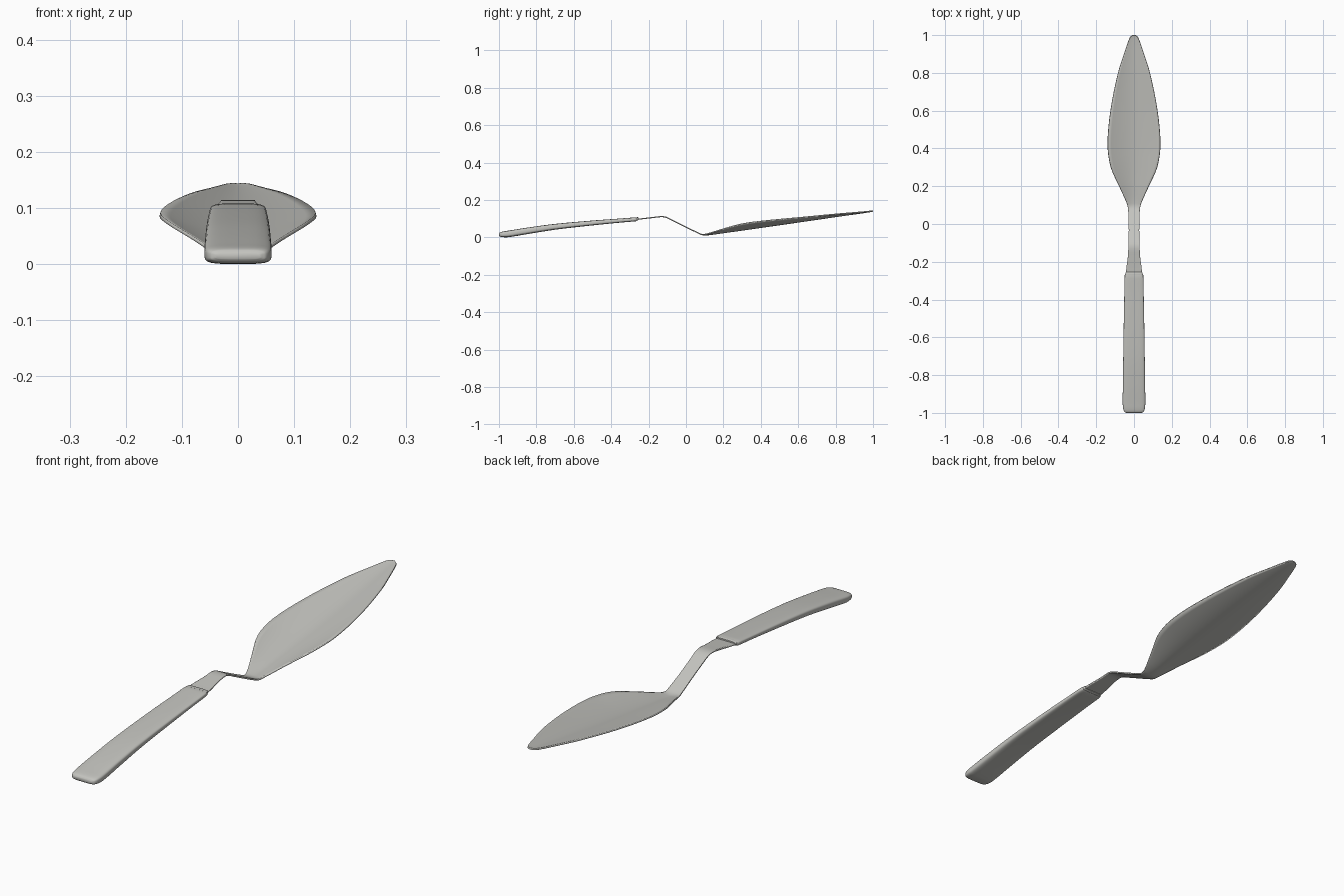
import bpy, bmesh, math

if "Cube" in bpy.data.objects:
    bpy.data.objects.remove(bpy.data.objects["Cube"])

steel = bpy.data.materials.new("warm_grey")
steel.diffuse_color = (0.55, 0.55, 0.52, 1)
steel.use_nodes = True
steel.node_tree.nodes["Principled BSDF"].inputs["Base Color"].default_value = steel.diffuse_color


def smooth_rows(keys, steps):
    """Catmull-Rom interpolation through rows of numbers."""
    rows = []
    for i in range(len(keys) - 1):
        b, c = keys[i], keys[i + 1]
        a, d = keys[max(i - 1, 0)], keys[min(i + 2, len(keys) - 1)]
        h = c[0] - b[0]
        for s in range(steps):
            t = s / steps
            row = [b[0] + h * t]
            for k in range(1, len(b)):
                m0 = (c[k] - a[k]) / (c[0] - a[0]) * h
                m1 = (d[k] - b[k]) / (d[0] - b[0]) * h
                row.append((2*t**3 - 3*t*t + 1) * b[k] + (t**3 - 2*t*t + t) * m0
                           + (3*t*t - 2*t**3) * c[k] + (t**3 - t*t) * m1)
            rows.append(row)
    rows.append(list(keys[-1]))
    return rows


def skin(name, rings, closed, angle):
    """Joins equal rows of points with quads."""
    bm = bmesh.new()
    vs = [[bm.verts.new(p) for p in r] for r in rings]
    n = len(vs[0])
    for a, b in zip(vs, vs[1:]):
        for i in range(n if closed else n - 1):
            j = (i + 1) % n
            bm.faces.new((a[i], a[j], b[j], b[i]))
    if closed:
        bm.faces.new(vs[0])
        bm.faces.new(vs[-1])
    bmesh.ops.recalc_face_normals(bm, faces=bm.faces)
    me = bpy.data.meshes.new(name)
    bm.to_mesh(me)
    bm.free()
    me.materials.append(steel)
    ob = bpy.data.objects.new(name, me)
    bpy.context.collection.objects.link(ob)
    bpy.ops.object.select_all(action='DESELECT')
    ob.select_set(True)
    bpy.context.view_layer.objects.active = ob
    bpy.ops.object.shade_smooth_by_angle(angle=math.radians(angle))
    return ob


# Shank and blade, one bent sheet: y, half width, centre height, edge height
sheet = [
    (-0.30, 0.042, 0.093, 0.093), (-0.24, 0.041, 0.099, 0.099),
    (-0.17, 0.032, 0.107, 0.107), (-0.13, 0.030, 0.111, 0.111),
    (-0.105, 0.029, 0.107, 0.107), (-0.07, 0.028, 0.090, 0.090),
    (0.00, 0.028, 0.055, 0.055), (0.06, 0.030, 0.026, 0.026),
    (0.085, 0.032, 0.015, 0.016), (0.11, 0.038, 0.013, 0.018),
    (0.20, 0.078, 0.025, 0.045), (0.30, 0.122, 0.039, 0.072),
    (0.42, 0.139, 0.056, 0.088), (0.60, 0.124, 0.082, 0.105),
    (0.80, 0.084, 0.111, 0.124), (0.92, 0.046, 0.128, 0.134),
    (0.975, 0.027, 0.136, 0.139), (0.992, 0.018, 0.139, 0.141),
    (1.0, 0.007, 0.141, 0.142),
]
COLS = 16
rings = []
for y, w, zc, ze in smooth_rows(sheet, 4):
    ring = []
    for i in range(COLS + 1):
        t = 2 * i / COLS - 1
        ring.append((w * t, y, zc + (ze - zc) * abs(t) ** 1.7))
    rings.append(ring)
blade = skin("blade_and_shank", rings, False, 40)
solid = blade.modifiers.new("thickness", 'SOLIDIFY')
solid.thickness = 0.006
solid.offset = 0


def rounded_rings(rows, n=32, power=4.0):
    """Rounded box cross-sections from y, half width, bottom, top."""
    out = []
    for y, w, lo, hi in rows:
        ring = []
        for i in range(n):
            a = 2 * math.pi * (i + 0.5) / n
            c, s = math.cos(a), math.sin(a)
            x = math.copysign(abs(c) ** (2 / power), c) * w
            z = math.copysign(abs(s) ** (2 / power), s) * (hi - lo) / 2
            ring.append((x, y, (lo + hi) / 2 + z))
        out.append(ring)
    return out


# Handle: arched grip with a rounded butt
grip = [
    (-1.0, 0.040, 0.009, 0.020), (-0.995, 0.050, 0.004, 0.026),
    (-0.98, 0.057, 0.001, 0.031), (-0.95, 0.060, 0.001, 0.036),
    (-0.85, 0.059, 0.017, 0.052), (-0.70, 0.057, 0.041, 0.072),
    (-0.50, 0.054, 0.064, 0.090), (-0.35, 0.051, 0.079, 0.101),
    (-0.268, 0.049, 0.086, 0.107), (-0.264, 0.046, 0.088, 0.105),
]
skin("handle", rounded_rings(smooth_rows(grip, 4)), True, 50)

# Small collar where the shank enters the handle
collar = [(-0.27, 0.045, 0.088, 0.107), (-0.258, 0.045, 0.090, 0.108),
          (-0.255, 0.043, 0.092, 0.106)]
skin("collar", rounded_rings(collar), True, 50)
